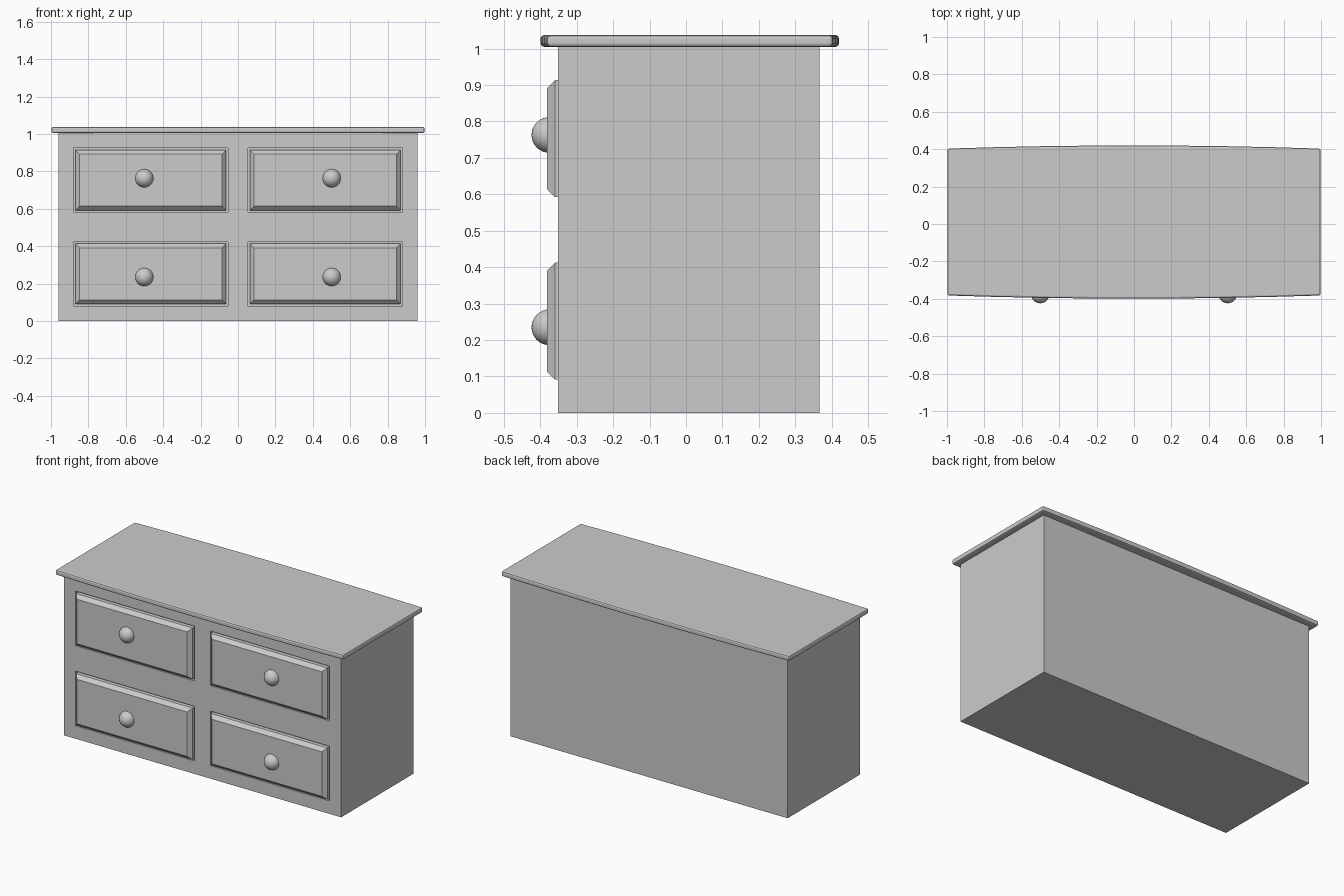
import bpy, bmesh
from mathutils import Vector

if "Cube" in bpy.data.objects:
    bpy.data.objects.remove(bpy.data.objects["Cube"])


def finish(name, bm):
    bmesh.ops.recalc_face_normals(bm, faces=bm.faces[:])
    mesh = bpy.data.meshes.new(name)
    bm.to_mesh(mesh)
    bm.free()
    ob = bpy.data.objects.new(name, mesh)
    bpy.context.collection.objects.link(ob)
    return ob


def add_box(bm, lo, hi):
    lo, hi = Vector(lo), Vector(hi)
    verts = bmesh.ops.create_cube(bm, size=1)["verts"]
    for v in verts:
        v.co = (lo + hi) / 2 + v.co * (hi - lo)


FRONT, RECESS, GAP = -0.351, -0.335, 0.01
PANEL_FRONT, CHAMFER = -0.381, 0.022
BODY_TOP = 1.006

# Drawer rectangles: x centre, z centre, half sizes of the panel
drawers = [(sx * 0.467, z) for sx in (-1, 1) for z in (0.252, 0.753)]
HALF_W, HALF_H = 0.403, 0.161

# Carcass
bm = bmesh.new()
add_box(bm, (-0.96, FRONT, 0), (0.96, 0.366, BODY_TOP))
body = finish("carcass", bm)

# Shallow recesses that leave a groove around every drawer
bm = bmesh.new()
for x, z in drawers:
    w, h = HALF_W + GAP, HALF_H + GAP
    add_box(bm, (x - w, FRONT - 0.1, z - h), (x + w, RECESS, z + h))
cutter = finish("recess_cutter", bm)
cutter.hide_render = True
cutter.hide_set(True)
cut = body.modifiers.new("recesses", "BOOLEAN")
cut.operation = "DIFFERENCE"
cut.solver = "EXACT"
cut.object = cutter

# Drawer fronts with chamfered rims, and their round knobs
for i, (x, z) in enumerate(drawers, 1):
    bm = bmesh.new()
    add_box(bm, (x - HALF_W, PANEL_FRONT, z - HALF_H),
            (x + HALF_W, RECESS + 0.002, z + HALF_H))
    rim = [e for e in bm.edges
           if all(abs(v.co.y - PANEL_FRONT) < 1e-5 for v in e.verts)]
    bmesh.ops.bevel(bm, geom=rim, offset=CHAMFER, segments=1, affect="EDGES")
    finish(f"drawer_front_{i}", bm)

    knob_z = 0.235 if z < 0.5 else 0.763
    bpy.ops.mesh.primitive_uv_sphere_add(
        segments=32, ring_count=16, radius=0.049,
        location=(0.501 if x > 0 else -0.501, -0.375, knob_z))
    knob = bpy.context.object
    knob.name = f"drawer_knob_{i}"
    bpy.ops.object.shade_smooth()

# Top slab, slightly bowed at front and back, with a chamfered rim
STEPS = 8
xs = [-0.997 + 1.994 * i / STEPS for i in range(STEPS + 1)]
outline = [(x, -0.382 - 0.017 * (1 - x * x)) for x in xs]
outline += [(x, 0.403 + 0.017 * (1 - x * x)) for x in reversed(xs)]
bm = bmesh.new()
face = bm.faces.new([bm.verts.new((x, y, BODY_TOP - 0.001)) for x, y in outline])
ext = bmesh.ops.extrude_face_region(bm, geom=[face])
for v in ext["geom"]:
    if isinstance(v, bmesh.types.BMVert):
        v.co.z = 1.037
top = finish("top_slab", bm)
bevel = top.modifiers.new("rim", "BEVEL")
bevel.width = 0.009
bevel.segments = 2
bevel.limit_method = "ANGLE"
bevel.angle_limit = 1.0
